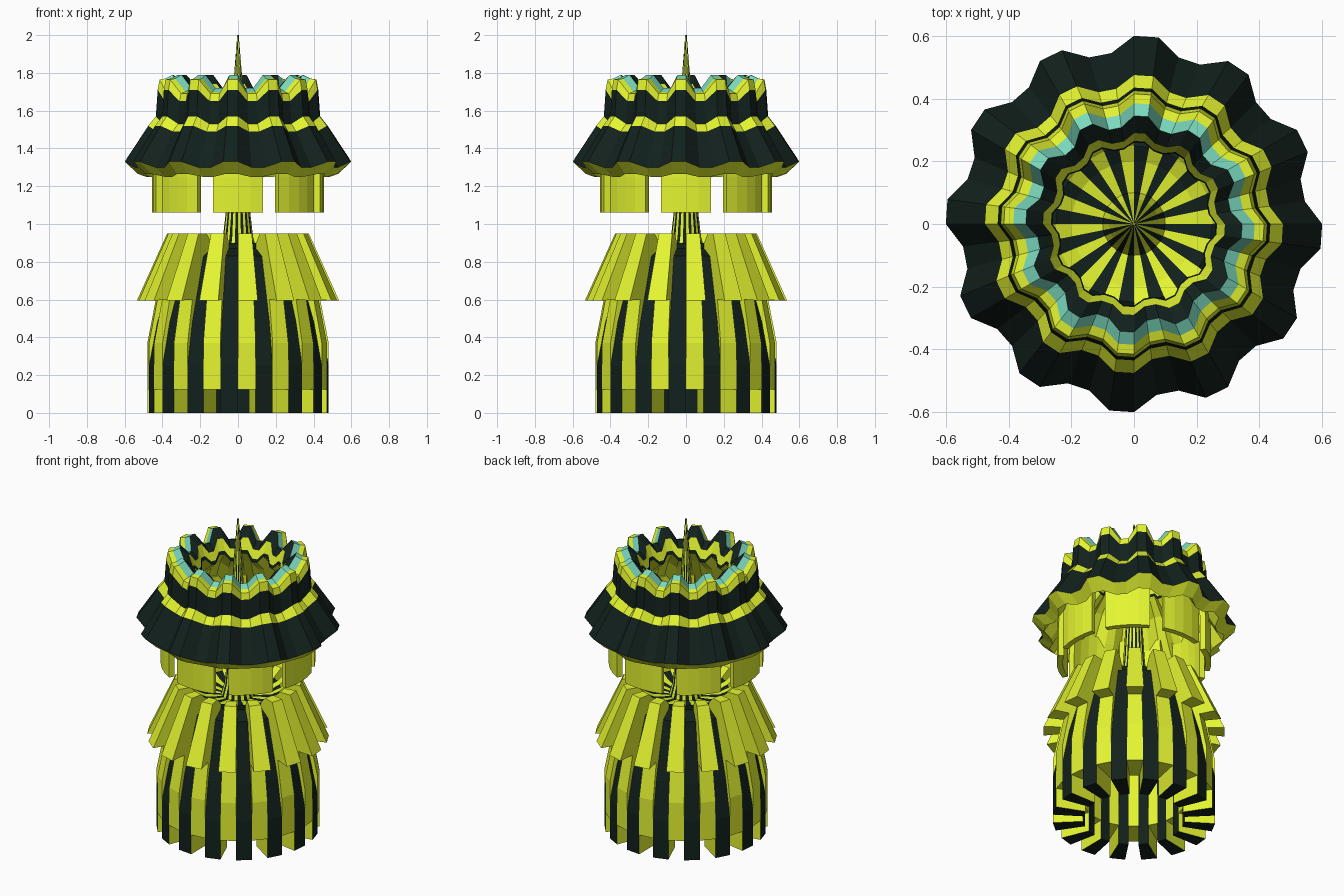
import bpy, bmesh, math

if "Cube" in bpy.data.objects:
    bpy.data.objects.remove(bpy.data.objects["Cube"])

def material(name, rgb):
    m = bpy.data.materials.new(name)
    m.diffuse_color = (*rgb, 1)
    m.use_nodes = True
    m.node_tree.nodes["Principled BSDF"].inputs["Base Color"].default_value = m.diffuse_color
    return m

YEL, DARK, TEAL = 0, 1, 2
MATS = [material("yellow", (0.78, 0.92, 0.03)),
        material("dark", (0.006, 0.015, 0.012)),
        material("teal", (0.2, 0.7, 0.52))]

def finish(name, bm):
    bmesh.ops.recalc_face_normals(bm, faces=bm.faces)
    me = bpy.data.meshes.new(name)
    bm.to_mesh(me)
    bm.free()
    for m in MATS:
        me.materials.append(m)
    ob = bpy.data.objects.new(name, me)
    bpy.context.collection.objects.link(ob)
    return ob

def pt(r, deg, z):
    a = math.radians(deg)
    return (r * math.cos(a), r * math.sin(a), z)

def arc_panel(bm, profile, angles, mat):
    """Closed (r, z) profile swept over a few angles, with yellow end caps."""
    rings = [[bm.verts.new(pt(r, a, z)) for r, z in profile] for a in angles]
    n = len(profile)
    bm.faces.new(rings[0])
    bm.faces.new(rings[-1])
    for p, q in zip(rings, rings[1:]):
        for i in range(n):
            j = (i + 1) % n
            bm.faces.new((p[i], p[j], q[j], q[i])).material_index = mat

# Striped base: deep dark ribs sit lower than the flared yellow panels
STEP = 360 / 32
rib = [(.48, 0), (.48, .25), (.435, .48), (.33, .83), (.25, .87),
       (.25, .80), (.29, .46), (.30, .24), (.30, 0)]
panel = [(.48, .125), (.48, .37), (.435, .6), (.535, .595), (.375, .95), (.30, .95),
         (.25, .90), (.25, .83), (.29, .58), (.30, .36), (.30, .125)]
for name, prof, off, mat in (("base_ribs", rib, 1, DARK), ("base_panels", panel, 0, YEL)):
    bm = bmesh.new()
    for k in range(16):
        a = 270 + (2 * k + off) * STEP
        arc_panel(bm, prof, (a, a + STEP), mat)
    finish(name, bm)

# Striped trumpet-shaped floor rising into the spire
bm = bmesh.new()
spire = [(.25, .83), (.25, .90), (.20, .875), (.10, .86), (.08, .93),
         (.065, 1.06), (.035, 1.55), (.02, 1.80), (.004, 2)]
rings = [[bm.verts.new(pt(r, 270 + i * STEP, z)) for i in range(32)] for r, z in spire]
for p, q in zip(rings, rings[1:]):
    for i in range(32):
        j = (i + 1) % 32
        bm.faces.new((p[i], p[j], q[j], q[i])).material_index = i % 2
bm.faces.new(rings[-1])
foot = bm.verts.new((0, 0, .83))
for i in range(32):
    bm.faces.new((rings[0][i], foot, rings[0][(i + 1) % 32])).material_index = i % 2
finish("spire", bm)

# Scalloped crown: crest radius, valley radius, crest z, valley z, colour of next band
crown = [(.53, .49, 1.265, 1.25, YEL), (.60, .55, 1.33, 1.30, DARK),
         (.475, .435, 1.52, 1.49, YEL), (.435, .40, 1.57, 1.53, DARK),
         (.425, .39, 1.71, 1.65, YEL), (.415, .38, 1.765, 1.69, YEL),
         (.385, .35, 1.77, 1.70, TEAL), (.345, .31, 1.79, 1.72, DARK),
         (.29, .265, 1.74, 1.68, YEL), (.265, .245, 1.67, 1.63, DARK),
         (.26, .24, 1.65, 1.61, YEL), (.35, .33, 1.56, 1.53, YEL),
         (.43, .40, 1.42, 1.40, YEL)]
bm = bmesh.new()
rings = []
for rh, rl, zh, zl, _ in crown:
    # crest, valley, valley, crest: twelve lobes of four segments
    rings.append([bm.verts.new(pt(rh, i * 7.5, zh) if i % 4 in (0, 3) else pt(rl, i * 7.5, zl))
                  for i in range(48)])
for k, p in enumerate(rings):
    q = rings[(k + 1) % len(rings)]
    for i in range(48):
        j = (i + 1) % 48
        bm.faces.new((p[i], p[j], q[j], q[i])).material_index = crown[k][4]
finish("crown", bm)

# Eight curved flaps hanging below the crown
flap = [(.455, 1.06), (.455, 1.25), (.445, 1.44), (.41, 1.44), (.42, 1.25), (.42, 1.06)]
bm = bmesh.new()
for k in range(8):
    arc_panel(bm, flap, [270 + k * 45 + d for d in (-17, -8.5, 0, 8.5, 17)], YEL)
finish("hanging_flaps", bm)
